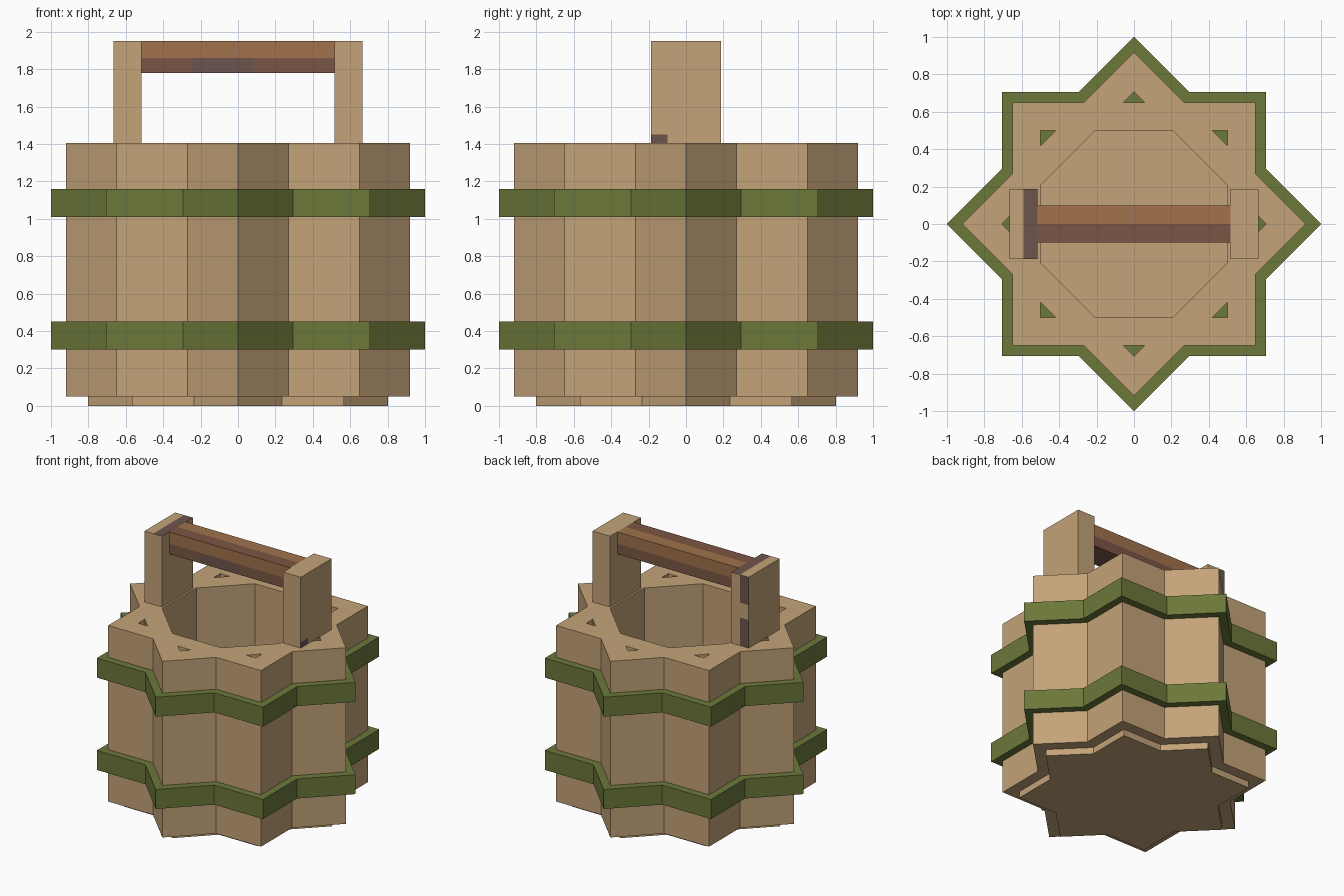
import bpy, bmesh, math
from mathutils import Vector, Matrix

default = bpy.data.objects.get("Cube")
if default:
    bpy.data.objects.remove(default, do_unlink=True)


def material(name, rgb):
    m = bpy.data.materials.new(name)
    m.use_nodes = True
    m.diffuse_color = (*rgb, 1)
    m.node_tree.nodes["Principled BSDF"].inputs["Base Color"].default_value = (*rgb, 1)
    return m


TAN = material("pale wood", (0.55, 0.366, 0.188))
GREEN = material("green band", (0.15, 0.188, 0.042))
LIGHT = material("light brown wood", (0.356, 0.168, 0.072))
DARK = material("dark brown wood", (0.198, 0.093, 0.058))
GREY = material("greyish brown wood", (0.153, 0.091, 0.074))


def make_object(name, bm, mats):
    bmesh.ops.recalc_face_normals(bm, faces=bm.faces)
    mesh = bpy.data.meshes.new(name)
    bm.to_mesh(mesh)
    bm.free()
    for m in mats:
        mesh.materials.append(m)
    ob = bpy.data.objects.new(name, mesh)
    bpy.context.collection.objects.link(ob)
    return ob


def square_tube(name, outer, inner, z0, z1, angle, mat):
    """Square prism, hollow when inner is above zero, turned about z."""
    bm = bmesh.new()

    def loop(half, z):
        return [bm.verts.new((half * sx, half * sy, z))
                for sx, sy in ((-1, -1), (1, -1), (1, 1), (-1, 1))]

    o0, o1 = loop(outer, z0), loop(outer, z1)
    if inner:
        i0, i1 = loop(inner, z0), loop(inner, z1)
        pairs = [(o0, o1), (o1, i1), (i1, i0), (i0, o0)]
    else:
        pairs = [(o0, o1)]
        bm.faces.new(o0)
        bm.faces.new(o1)
    for a, b in pairs:
        for k in range(4):
            n = (k + 1) % 4
            bm.faces.new((a[k], a[n], b[n], b[k]))
    bm.transform(Matrix.Rotation(angle, 4, 'Z'))
    return make_object(name, bm, [mat])


def star(name, outer, inner, z0, z1, mat):
    """Two square prisms, one turned by an eighth, merged into a star."""
    ob = square_tube(name, outer, inner, z0, z1, 0, mat)
    other = square_tube(name + "_helper", outer, inner, z0, z1, math.pi / 4, mat)
    mod = ob.modifiers.new("merge", 'BOOLEAN')
    mod.operation = 'UNION'
    mod.solver = 'EXACT'
    mod.object = other
    bpy.context.view_layer.update()
    graph = bpy.context.evaluated_depsgraph_get()
    ob_mesh = bpy.data.meshes.new_from_object(ob.evaluated_get(graph))
    ob.modifiers.clear()
    ob.data = ob_mesh
    bpy.data.objects.remove(other, do_unlink=True)
    return ob


def cut_box(name, lo, hi, mats, cuts=(), rule=None):
    """Box sliced by axis planes; rule picks each face's material."""
    lo, hi = Vector(lo), Vector(hi)
    bm = bmesh.new()
    bmesh.ops.create_cube(bm, size=1)
    bm.transform(Matrix.Translation((lo + hi) / 2) @ Matrix.Diagonal((*(hi - lo), 1)))
    for axis, value in cuts:
        normal = Vector((0, 0, 0))
        normal[axis] = 1
        bmesh.ops.bisect_plane(bm, geom=bm.verts[:] + bm.edges[:] + bm.faces[:],
                               plane_co=normal * value, plane_no=normal)
    bm.normal_update()
    if rule:
        for f in bm.faces:
            f.material_index = rule(f.calc_center_median(), f.normal)
    return make_object(name, bm, mats)


# Bucket body, base and bands
star("bucket_wall", 0.65, 0.5, 0.05, 1.405, TAN)
star("bucket_base", 0.567, 0, 0, 0.15, TAN)
star("lower_band", 0.707, 0.557, 0.3, 0.45, GREEN)
star("upper_band", 0.707, 0.557, 1.01, 1.16, GREEN)

# Handle posts with worn patches
IN, OUT, MID, HALF, RIM, TOP = 0.515, 0.665, 0.59, 0.187, 1.405, 1.95


def right_post_rule(c, n):
    if n.z > 0.5:
        return int(c.x > -MID)
    return int(n.y > 0.5 and c.x < -MID and not 1.62 < c.z < 1.735)


def left_post_rule(c, n):
    return int(n.x > 0.5 and c.y < -0.1 and c.z < 1.45)


cut_box("right_handle_post", (-OUT, -HALF, RIM), (-IN, HALF, TOP), [TAN, GREY],
        [(0, -MID), (2, 1.62), (2, 1.735)], right_post_rule)
cut_box("left_handle_post", (IN, -HALF, RIM), (OUT, HALF, TOP), [TAN, GREY],
        [(1, -0.1), (2, 1.45)], left_post_rule)


# Two-tone grip bar with a grey patch low on the front
def grip_rule(c, n):
    if abs(n.z) > 0.5:
        return int(c.y < 0 or n.z < 0)
    if c.z > 1.86:
        return 0
    return 2 if n.y < -0.5 and -0.25 < c.x < 0.08 else 1


cut_box("handle_grip", (-IN, -0.1, 1.78), (IN, 0.1, TOP), [LIGHT, DARK, GREY],
        [(0, -0.25), (0, 0.08), (1, 0), (2, 1.86)], grip_rule)
